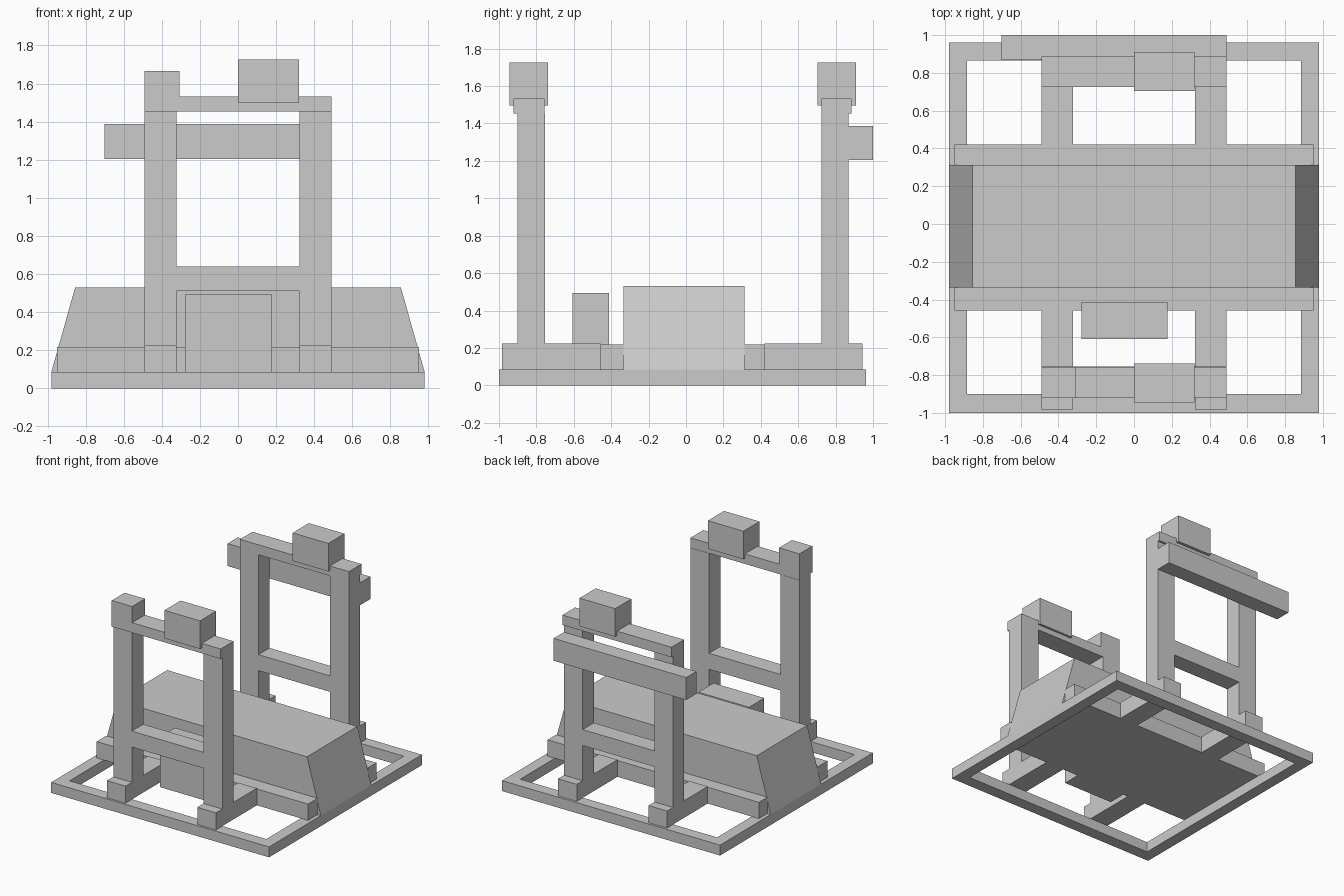
import bpy
import bmesh

cube = bpy.data.objects.get("Cube")
if cube:
    bpy.data.objects.remove(cube, do_unlink=True)

grey = bpy.data.materials.new("plain_grey")
grey.use_nodes = True
COLOUR = (0.6, 0.6, 0.6, 1.0)
grey.diffuse_color = COLOUR
grey.node_tree.nodes["Principled BSDF"].inputs["Base Color"].default_value = COLOUR


def add_object(name, bm):
    bmesh.ops.recalc_face_normals(bm, faces=bm.faces)
    mesh = bpy.data.meshes.new(name)
    bm.to_mesh(mesh)
    bm.free()
    mesh.materials.append(grey)
    obj = bpy.data.objects.new(name, mesh)
    bpy.context.collection.objects.link(obj)
    return obj


def prism(name, profile, y0, y1):
    """Extrude an x-z profile from y0 to y1."""
    bm = bmesh.new()
    face = bm.faces.new([bm.verts.new((x, y0, z)) for x, z in profile])
    new = bmesh.ops.extrude_face_region(bm, geom=[face])["geom"]
    verts = [v for v in new if isinstance(v, bmesh.types.BMVert)]
    bmesh.ops.translate(bm, verts=verts, vec=(0, y1 - y0, 0))
    return add_object(name, bm)


def box(name, x, y, z):
    return prism(name, [(x[0], z[0]), (x[1], z[0]), (x[1], z[1]), (x[0], z[1])], *y)


# Ground frame: four bars round an open rectangle
BASE = (0, 0.085)
box("base_front_bar", (-0.98, 0.98), (-1.0, -0.9), BASE)
box("base_back_bar", (-0.98, 0.98), (0.865, 0.962), BASE)
for side, x in (("right", (-0.98, -0.885)), ("left", (0.885, 0.98))):
    box(f"base_{side}_bar", x, (-0.9, 0.865), BASE)

# Central body with sloping ends, resting on the side bars
half = [(0.98, BASE[1]), (0.855, 0.53)]
prism("central_body", half + [(-x, z) for x, z in reversed(half)], -0.335, 0.312)

# Long rails beside the body
RAIL = (BASE[1], 0.218)
box("front_rail", (-0.95, 0.95), (-0.458, -0.335), RAIL)
box("back_rail", (-0.95, 0.95), (0.312, 0.421), RAIL)

# Two upright portals, each with feet, posts, crossbars and a top box
FOOT = (BASE[1], 0.224)
portals = (
    ("front", (-0.983, -0.458), (-0.902, -0.755), (-0.922, -0.757), (-0.945, -0.738)),
    ("back", (0.421, 0.943), (0.725, 0.868), (0.725, 0.886), (0.703, 0.91)),
)
for end, foot_y, post_y, beam_y, cap_y in portals:
    for side, x in (("right", (-0.49, -0.323)), ("left", (0.322, 0.49))):
        box(f"{end}_{side}_foot", x, foot_y, FOOT)
        box(f"{end}_{side}_post", x, post_y, (FOOT[1], 1.452))
    box(f"{end}_lower_crossbar", (-0.323, 0.322), post_y, (0.51, 0.64))
    box(f"{end}_top_beam", (-0.49, 0.49), beam_y, (1.452, 1.533))
    box(f"{end}_top_box", (0, 0.32), cap_y, (1.497, 1.725))

# Raised block on the front portal
box("front_corner_block", (-0.49, -0.307), (-0.922, -0.757), (1.533, 1.665))

# Board fixed behind the back portal
box("back_board", (-0.702, 0.49), (0.868, 1.0), (1.205, 1.387))

# Box standing in front of the body
box("small_front_box", (-0.278, 0.178), (-0.608, -0.413), (BASE[1], 0.493))
